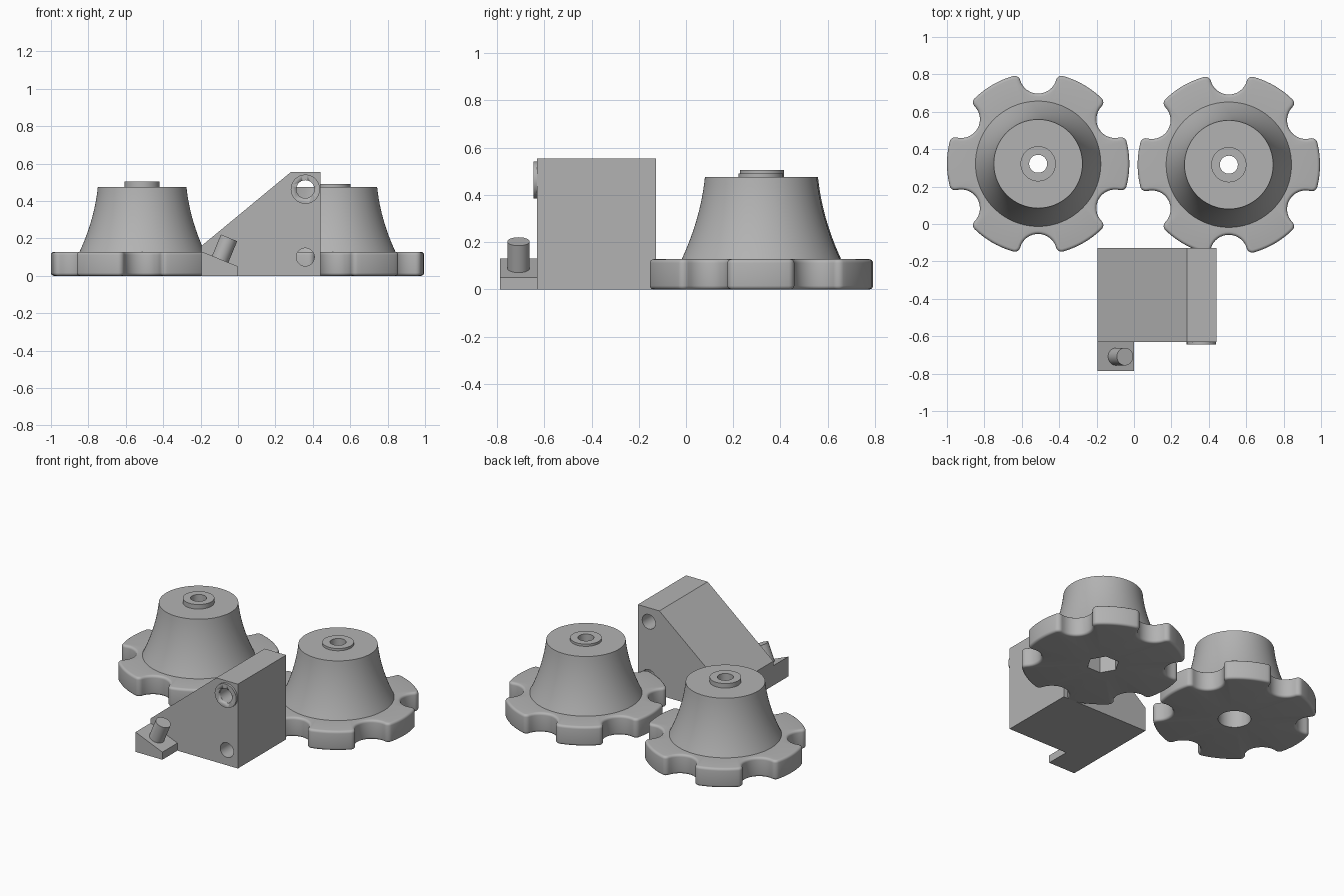
import bpy, bmesh, math
from mathutils import Vector

if "Cube" in bpy.data.objects:
    bpy.data.objects.remove(bpy.data.objects["Cube"])

grey = bpy.data.materials.new("plain grey")
grey.diffuse_color = (0.45, 0.45, 0.45, 1)
grey.use_nodes = True
grey.node_tree.nodes["Principled BSDF"].inputs["Base Color"].default_value = grey.diffuse_color


def finish(name, bm, smooth=True):
    bmesh.ops.recalc_face_normals(bm, faces=bm.faces[:])
    me = bpy.data.meshes.new(name)
    bm.to_mesh(me)
    bm.free()
    me.materials.append(grey)
    ob = bpy.data.objects.new(name, me)
    bpy.context.collection.objects.link(ob)
    if smooth:
        bpy.ops.object.select_all(action='DESELECT')
        ob.select_set(True)
        bpy.context.view_layer.objects.active = ob
        bpy.ops.object.shade_smooth_by_angle(angle=math.radians(35))
    return ob


def lobed_outline(d):
    """Six-lobed grip outline with rounded corners, offset inwards by d."""
    R, r, f, D = 0.4875 - d, 0.1 + d, 0.03 - d, 0.475
    t = math.acos(((R - f) ** 2 + D * D - (r + f) ** 2) / (2 * D * (R - f)))
    c = Vector((math.cos(t), math.sin(t))) * (R - f)      # corner centre
    to_notch = Vector((D, 0)) - c
    a1 = math.atan2(to_notch.y, to_notch.x)               # corner arc end
    n0 = math.atan2(-to_notch.y, -to_notch.x)             # notch arc start
    half = []
    for i in range(9):                                    # notch, bottom to side
        a = math.pi + (n0 - math.pi) * i / 8
        half.append((D + r * math.cos(a), r * math.sin(a)))
    for i in range(1, 7):                                 # rounded corner
        a = a1 + (t - a1) * i / 6
        half.append((c.x + f * math.cos(a), c.y + f * math.sin(a)))
    for i in range(1, 7):                                 # lobe, to its middle
        a = t + (math.pi / 6 - t) * i / 6
        half.append((R * math.cos(a), R * math.sin(a)))
    sector = [(x, -y) for x, y in reversed(half[1:-1])] + half
    pts = []
    for k in range(6):
        s = math.radians(30 + 60 * k)
        cs, sn = math.cos(s), math.sin(s)
        pts += [(x * cs - y * sn, x * sn + y * cs) for x, y in sector]
    return pts


def knob(name, x, y, top, hexagonal, depth):
    angles = [math.atan2(q, p) for p, q in lobed_outline(0)]

    def circle(r):
        return [(r * math.cos(a), r * math.sin(a)) for a in angles]

    def socket(r):
        if not hexagonal:
            return circle(r)
        step = math.pi / 3
        out = []
        for a in angles:
            k = r * math.cos(step / 2) / math.cos(a % step - step / 2)
            out.append((k * math.cos(a), k * math.sin(a)))
        return out

    loops = []
    b, h = 0.016, 0.128
    bevel = [i * math.pi / 8 for i in range(5)]
    for a in bevel:                                       # lower rounded rim
        loops.append((lobed_outline(b * (1 - math.sin(a))), b * (1 - math.cos(a))))
    for a in reversed(bevel):                             # upper rounded rim
        loops.append((lobed_outline(b * (1 - math.sin(a))), h - b * (1 - math.cos(a))))
    for i in range(13):                                   # flared neck
        u = i / 12
        loops.append((circle(0.237 + 0.035 * (1 - u) + 0.063 * (1 - u) ** 2),
                      h + (0.475 - h) * u))
    loops += [(circle(0.094), 0.475), (circle(0.094), top),   # top collar
              (circle(0.048), top), (circle(0.048), depth),   # shaft hole
              (socket(0.098), depth), (socket(0.098), 0)]     # socket below
    bm = bmesh.new()
    rings = [[bm.verts.new((x + p, y + q, z)) for p, q in pts] for pts, z in loops]
    n = len(angles)
    for j, ring in enumerate(rings):
        nxt = rings[(j + 1) % len(rings)]
        for i in range(n):
            k = (i + 1) % n
            bm.faces.new((ring[i], ring[k], nxt[k], nxt[i]))
    return finish(name, bm)


def prism(name, profile, y0, y1):
    bm = bmesh.new()
    face = bm.faces.new([bm.verts.new((x, y0, z)) for x, z in profile])
    ext = bmesh.ops.extrude_face_region(bm, geom=[face])
    verts = [v for v in ext["geom"] if isinstance(v, bmesh.types.BMVert)]
    bmesh.ops.translate(bm, verts=verts, vec=(0, y1 - y0, 0))
    return finish(name, bm, False)


def cylinder(name, start, end, radius):
    start, end = Vector(start), Vector(end)
    axis = end - start
    bm = bmesh.new()
    bmesh.ops.create_cone(bm, cap_ends=True, segments=48, radius1=radius,
                          radius2=radius, depth=axis.length)
    bm.transform(axis.to_track_quat('Z', 'Y').to_matrix().to_4x4())
    bmesh.ops.translate(bm, verts=bm.verts[:], vec=(start + end) / 2)
    return finish(name, bm)


# Two grip knobs
knob("round_socket_knob", -0.5125, 0.322, 0.505, False, 0.2)
knob("hex_socket_knob", 0.507, 0.317, 0.49, True, 0.16)

# Wedge block and the small sloped foot in front of it
block = prism("wedge_block", [(-0.195, 0), (0.44, 0), (0.44, 0.555),
                              (0.283, 0.555), (-0.195, 0.16)], -0.63, -0.127)
prism("sloped_foot", [(-0.195, 0), (0, 0), (0, 0.05), (-0.195, 0.13)], -0.787, -0.63)

# Leaning peg on the foot
cylinder("peg", (-0.107, -0.709, 0.06), (-0.048, -0.709, 0.203), 0.047)

# Collar around the upper hole
collar = cylinder("hole_collar", (0.36, -0.645, 0.463), (0.36, -0.63, 0.463), 0.078)

# Holes through the block
for label, z, targets in (("upper", 0.463, (block, collar)), ("lower", 0.1, (block,))):
    cutter = cylinder(label + "_hole_cutter", (0.36, -0.8, z), (0.36, 0, z), 0.048)
    cutter.hide_render = True
    cutter.hide_set(True)
    for ob in targets:
        mod = ob.modifiers.new(label + "_hole", 'BOOLEAN')
        mod.operation = 'DIFFERENCE'
        mod.solver = 'EXACT'
        mod.object = cutter
